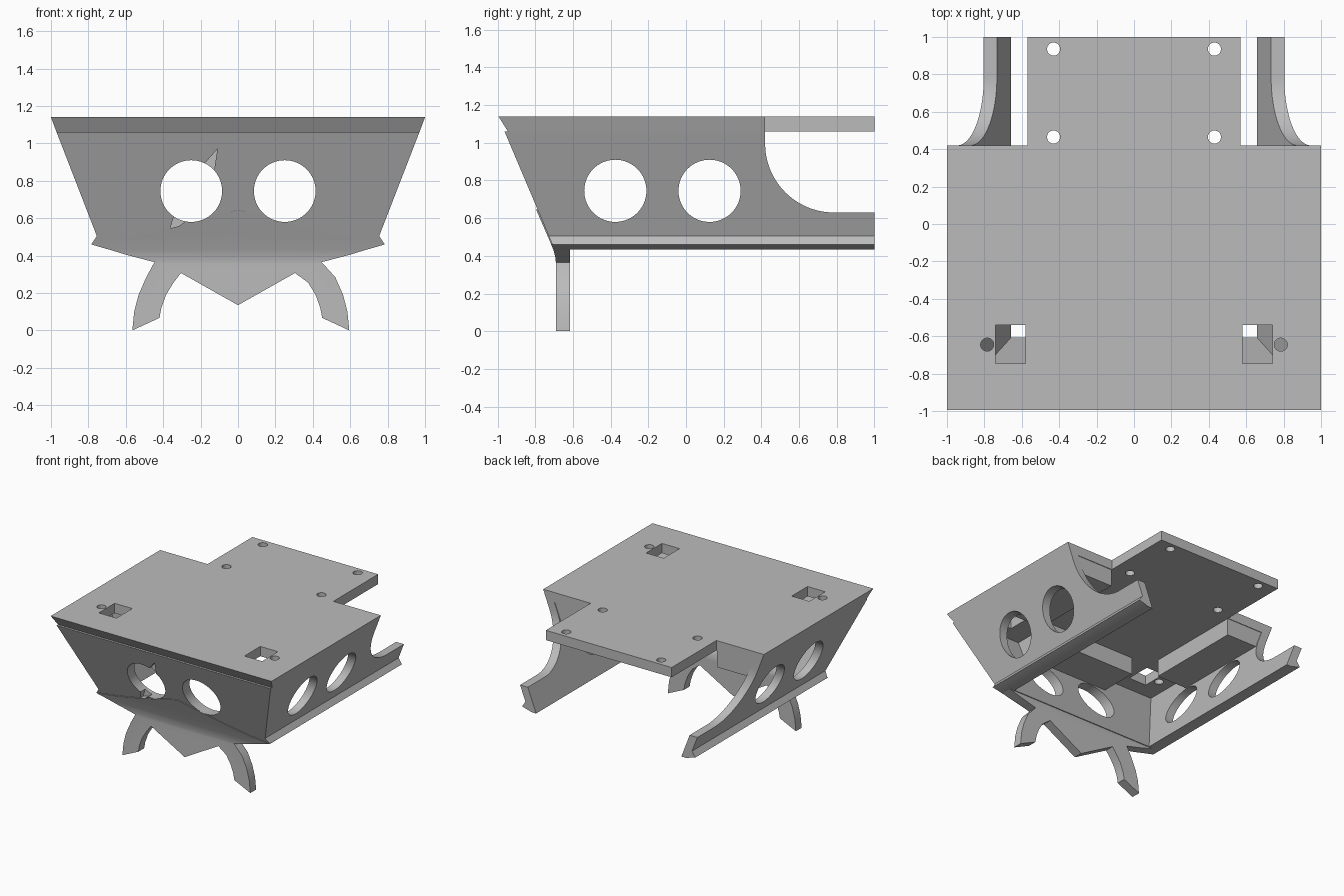
import bpy, bmesh, math
from mathutils import Vector

if "Cube" in bpy.data.objects:
    bpy.data.objects.remove(bpy.data.objects["Cube"], do_unlink=True)

grey = bpy.data.materials.new("plain_grey")
grey.use_nodes = True
grey.diffuse_color = (0.5, 0.5, 0.5, 1)
grey.node_tree.nodes["Principled BSDF"].inputs["Base Color"].default_value = (0.5, 0.5, 0.5, 1)


def prism(name, outline, axis, lo, hi, shape=None):
    """Extrude a 2D outline along an axis; shape optionally moves each vertex."""
    place = {"x": lambda a, b, t: (t, a, b),
             "y": lambda a, b, t: (a, t, b),
             "z": lambda a, b, t: (a, b, t)}[axis]
    bm = bmesh.new()
    ends = [[bm.verts.new(place(a, b, t)) for a, b in outline] for t in (lo, hi)]
    bm.faces.new(ends[0])
    bm.faces.new(ends[1][::-1])
    n = len(outline)
    for i in range(n):
        j = (i + 1) % n
        bm.faces.new((ends[0][i], ends[1][i], ends[1][j], ends[0][j]))
    if shape:
        for v in bm.verts:
            v.co = Vector(shape(*v.co))
    bmesh.ops.recalc_face_normals(bm, faces=bm.faces)
    mesh = bpy.data.meshes.new(name)
    bm.to_mesh(mesh)
    bm.free()
    mesh.materials.append(grey)
    obj = bpy.data.objects.new(name, mesh)
    bpy.context.collection.objects.link(obj)
    return obj


def boolean(obj, cutter, operation="DIFFERENCE"):
    mod = obj.modifiers.new("cut", "BOOLEAN")
    mod.operation, mod.object, mod.solver = operation, cutter, "EXACT"
    bpy.context.view_layer.objects.active = obj
    bpy.ops.object.modifier_apply(modifier=mod.name)
    bpy.data.objects.remove(cutter, do_unlink=True)


def circle(cx, cy, r, n=64):
    return [(cx + r * math.cos(math.tau * i / n), cy + r * math.sin(math.tau * i / n))
            for i in range(n)]


def rect(x0, x1, y0, y1):
    return [(x0, y0), (x1, y0), (x1, y1), (x0, y1)]


def mirrored(half):
    """Close a half outline, given from bottom centre to top centre."""
    return half + [(-x, z) for x, z in reversed(half) if x > 0]


FLOOR, UNDER, TOP = 0.44, 1.06, 1.14


def inner_x(z):
    return 0.66 + 0.385 * (z - FLOOR)


def inner_y(z):
    return -0.61 - 0.425 * (z - FLOOR)


# Deck: bevelled on the sides and front, with a tongue at the back
def deck_slope(x, y, z):
    if z < TOP - 0.01:
        x = math.copysign(0.97, x) if abs(x) > 0.9 else x
        y = -0.945 if y < -0.9 else y
    return x, y, z


deck = prism("deck", [(-1, -0.995), (1, -0.995), (1, 0.42), (0.57, 0.42), (0.57, 1),
                      (-0.57, 1), (-0.57, 0.42), (-1, 0.42)], "z", UNDER, TOP, deck_slope)
for s in (-1, 1):
    for y in (0.465, 0.935):
        boolean(deck, prism("bolt_cutter", circle(s * 0.43, y, 0.035, 32), "z", 1, 1.2))
    boolean(deck, prism("peg_cutter", circle(s * 0.785, -0.645, 0.035, 32), "z", 1, 1.2))
    boolean(deck, prism("slot_cutter", rect(*sorted((s * 0.58, s * 0.74)), -0.745, -0.54),
                        "z", 1, 1.2))

# Hull: flared side section crossed with the side profile, then hollowed out
hull = prism("hull_walls", mirrored([(0.0, 0.435), (0.70, 0.435), (0.785, 0.46),
                                     (0.755, 0.505), (0.97, UNDER), (0.0, UNDER)]),
             "y", -1.2, 1)
arc = [(0.785 - 0.365 * math.sin(a), 0.995 - 0.365 * math.cos(a))
       for a in [math.pi / 2 * i / 24 for i in range(25)]]
boolean(hull, prism("profile_cutter", [(-0.965, 1.065), (-0.692, 0.42), (1.1, 0.42), (1.1, 0.63)]
                    + arc + [(0.42, 1.065)], "x", -1.3, 1.3), "INTERSECT")
boolean(hull, prism("inside_cutter", [(inner_y(0.3), 0.3), (1.2, 0.3), (1.2, 1.2),
                                      (inner_y(1.2), 1.2)], "x", -1, 1,
                    lambda x, y, z: (x * inner_x(z), y, z)))
for y in (-0.375, 0.125):
    boolean(hull, prism("side_hole_cutter", circle(y, 0.745, 0.165), "x", -1.3, 1.3))
for x in (-0.25, 0.25):
    boolean(hull, prism("front_hole_cutter", circle(x, 0.745, 0.165), "y", -1.3, -0.4))

# Shallow nicks beside one front hole
boolean(hull, prism("nick_cutter", [(-0.19, 0.88), (-0.13, 0.84), (-0.11, 0.97)],
                    "y", -1.2, -0.87))
boolean(hull, prism("nick_cutter", [(-0.37, 0.52), (-0.27, 0.59), (-0.34, 0.62)],
                    "y", -1.2, -0.71))

# Ledges under the deck along the walls
for name, s in (("left_ledge", 1), ("right_ledge", -1)):
    prism(name, [(s * 0.57, 0.92), (s * (inner_x(0.92) + 0.02), 0.92),
                 (s * (inner_x(UNDER) + 0.02), UNDER), (s * 0.57, UNDER)], "y", -0.4, 0.415)
prism("front_ledge", [(-0.5, 0.92), (-0.5, UNDER), (inner_y(UNDER) - 0.02, UNDER),
                      (inner_y(0.92) - 0.02, 0.92)], "x", -0.4, 0.4)

# Front apron with two curved legs, bent back to follow the front wall
half = [(0.0, 0.135), (0.305, 0.307), (0.36, 0.255), (0.40, 0.19), (0.425, 0.12),
        (0.435, 0.067), (0.58, 0.0), (0.57, 0.1), (0.547, 0.19), (0.505, 0.285),
        (0.447, 0.365), (0.6, 0.405), (0.785, 0.462), (0.6, 0.492), (0.4, 0.536),
        (0.2, 0.588), (0.0, 0.645)]
legs = prism("apron_and_legs", mirrored(half), "y", -1, -0.4,
             lambda x, y, z: (x + (0.015 if z < 0.3 and abs(x) > 0.33 else 0), y, z))
boolean(legs, prism("bend_cutter", [(-0.815, 0.69), (-0.717, 0.465), (-0.703, 0.43),
                                    (-0.694, 0.395), (-0.69, 0.36), (-0.69, -0.1),
                                    (-0.615, -0.1), (-0.615, 0.45), (-0.717, 0.69)],
                    "x", -1, 1), "INTERSECT")

# Crisp edges, smooth round surfaces
for obj in (deck, hull, legs):
    bpy.ops.object.select_all(action="DESELECT")
    obj.select_set(True)
    bpy.context.view_layer.objects.active = obj
    bpy.ops.object.shade_smooth_by_angle(angle=math.radians(25))
